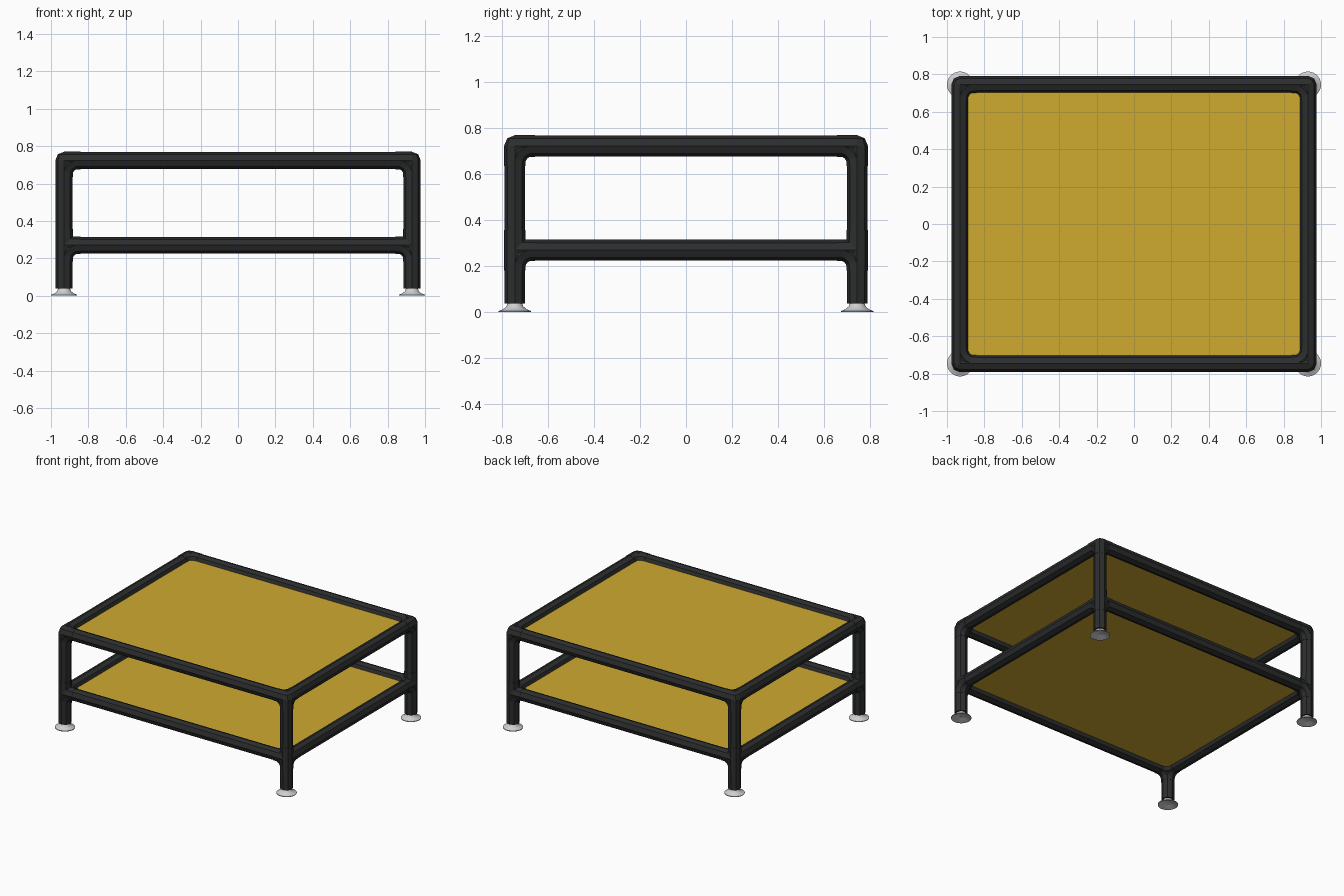
import bpy, bmesh, math
from mathutils import Vector

cube = bpy.data.objects.get("Cube")
if cube:
    bpy.data.objects.remove(cube, do_unlink=True)

PX, PY = 0.93, 0.745          # post centre lines
TOP, LOW = 0.723, 0.27        # rail heights
TUBE, SLEEVE = 0.045, 0.047   # radii
STUB, BEND = 0.088, 0.075
X, Y, Z = Vector((1, 0, 0)), Vector((0, 1, 0)), Vector((0, 0, 1))


def material(name, color, rough, metal=0.0):
    m = bpy.data.materials.new(name)
    m.use_nodes = True
    m.diffuse_color = (*color, 1)
    node = m.node_tree.nodes["Principled BSDF"]
    node.inputs["Base Color"].default_value = (*color, 1)
    node.inputs["Roughness"].default_value = rough
    node.inputs["Metallic"].default_value = metal
    return m


black = material("black tube", (0.025, 0.026, 0.027), 0.6)
yellow = material("mustard panel", (0.62, 0.40, 0.03), 0.6)
steel = material("pale steel", (0.62, 0.62, 0.62), 0.5)


def finish(name, bm, mat, mirror=(False, False)):
    bmesh.ops.recalc_face_normals(bm, faces=bm.faces)
    mesh = bpy.data.meshes.new(name)
    bm.to_mesh(mesh)
    bm.free()
    mesh.materials.append(mat)
    obj = bpy.data.objects.new(name, mesh)
    bpy.context.collection.objects.link(obj)
    if any(mirror):
        mod = obj.modifiers.new("mirror", "MIRROR")
        mod.use_axis = (*mirror, False)
        mod.use_mirror_merge = False
    return obj


def sweep(bm, stations, side, radius):
    """Eight-sided tube through (point, normal) stations."""
    rings = []
    for p, n in stations:
        angles = [math.tau * i / 8 for i in range(8)]
        rings.append([bm.verts.new(p + radius * (math.cos(a) * n + math.sin(a) * side))
                      for a in angles])
    for a, b in zip(rings, rings[1:]):
        for i in range(8):
            j = (i + 1) % 8
            bm.faces.new((a[i], a[j], b[j], b[i]))
    bm.faces.new(rings[0])
    bm.faces.new(rings[-1])


def tube(bm, a, b, radius):
    d = (b - a).normalized()
    n = X if abs(d.x) < 0.5 else Y
    sweep(bm, [(a, n), (b, n)], d.cross(n), radius)


def elbow(bm, centre, u, v):
    """Curved inner web joining two stubs."""
    pivot = centre + BEND * (u + v)
    path = []
    for i in range(7):
        t = math.pi / 2 * i / 6
        n = -(math.sin(t) * u + math.cos(t) * v)
        path.append((pivot + BEND * n, n))
    sweep(bm, path, u.cross(v), TUBE + 0.001)


def fitting(name, centre, arms, bends):
    bm = bmesh.new()
    core = bmesh.ops.create_uvsphere(bm, u_segments=8, v_segments=4, radius=SLEEVE)
    bmesh.ops.translate(bm, verts=core["verts"], vec=centre)
    for arm in arms:
        tube(bm, centre, centre + STUB * arm, SLEEVE)
    for u, v in bends:
        elbow(bm, centre, u, v)
    return finish(name, bm, black, (True, True))


# Corner fittings at the top and tee fittings at the shelf
fitting("top_corner_fittings", Vector((PX, PY, TOP)), (-X, -Y, -Z),
        ((-X, -Y), (-X, -Z), (-Y, -Z)))
fitting("shelf_tee_fittings", Vector((PX, PY, LOW)), (-X, -Y, Z, -Z),
        ((-X, -Y), (-X, -Z), (-Y, -Z)))

# Posts
bm = bmesh.new()
tube(bm, Vector((PX, PY, 0.038)), Vector((PX, PY, TOP)), TUBE)
finish("posts", bm, black, (True, True))

# Rails and panels at both levels
for level, z in (("top", TOP), ("shelf", LOW)):
    bm = bmesh.new()
    tube(bm, Vector((-PX, PY, z)), Vector((PX, PY, z)), TUBE)
    finish(level + "_long_rails", bm, black, (False, True))

    bm = bmesh.new()
    tube(bm, Vector((PX, -PY, z)), Vector((PX, PY, z)), TUBE)
    finish(level + "_side_rails", bm, black, (True, False))

    bm = bmesh.new()
    bmesh.ops.create_cube(bm, size=1)
    bmesh.ops.scale(bm, vec=(2 * PX, 2 * PY, 0.016), verts=bm.verts)
    bmesh.ops.translate(bm, vec=(0, 0, z), verts=bm.verts)
    finish(level + "_panel", bm, yellow)

# Flared levelling feet, hollow underneath
profile = [(0.001, 0.016), (0.035, 0.016), (0.062, 0), (0.07, 0), (0.07, 0.005),
           (0.05, 0.013), (0.036, 0.026), (0.03, 0.045), (0.001, 0.045)]
bm = bmesh.new()
verts = [bm.verts.new((r, 0, z)) for r, z in profile]
edges = [bm.edges.new(pair) for pair in zip(verts, verts[1:])]
bmesh.ops.spin(bm, geom=verts + edges, cent=(0, 0, 0), axis=Z, angle=math.tau,
               steps=32, use_merge=True)
bmesh.ops.remove_doubles(bm, verts=bm.verts, dist=0.0005)
bmesh.ops.translate(bm, vec=(PX, PY, 0), verts=bm.verts)
feet = finish("feet", bm, steel, (True, True))
bpy.ops.object.select_all(action="DESELECT")
feet.select_set(True)
bpy.context.view_layer.objects.active = feet
bpy.ops.object.shade_smooth_by_angle(angle=math.radians(35))
